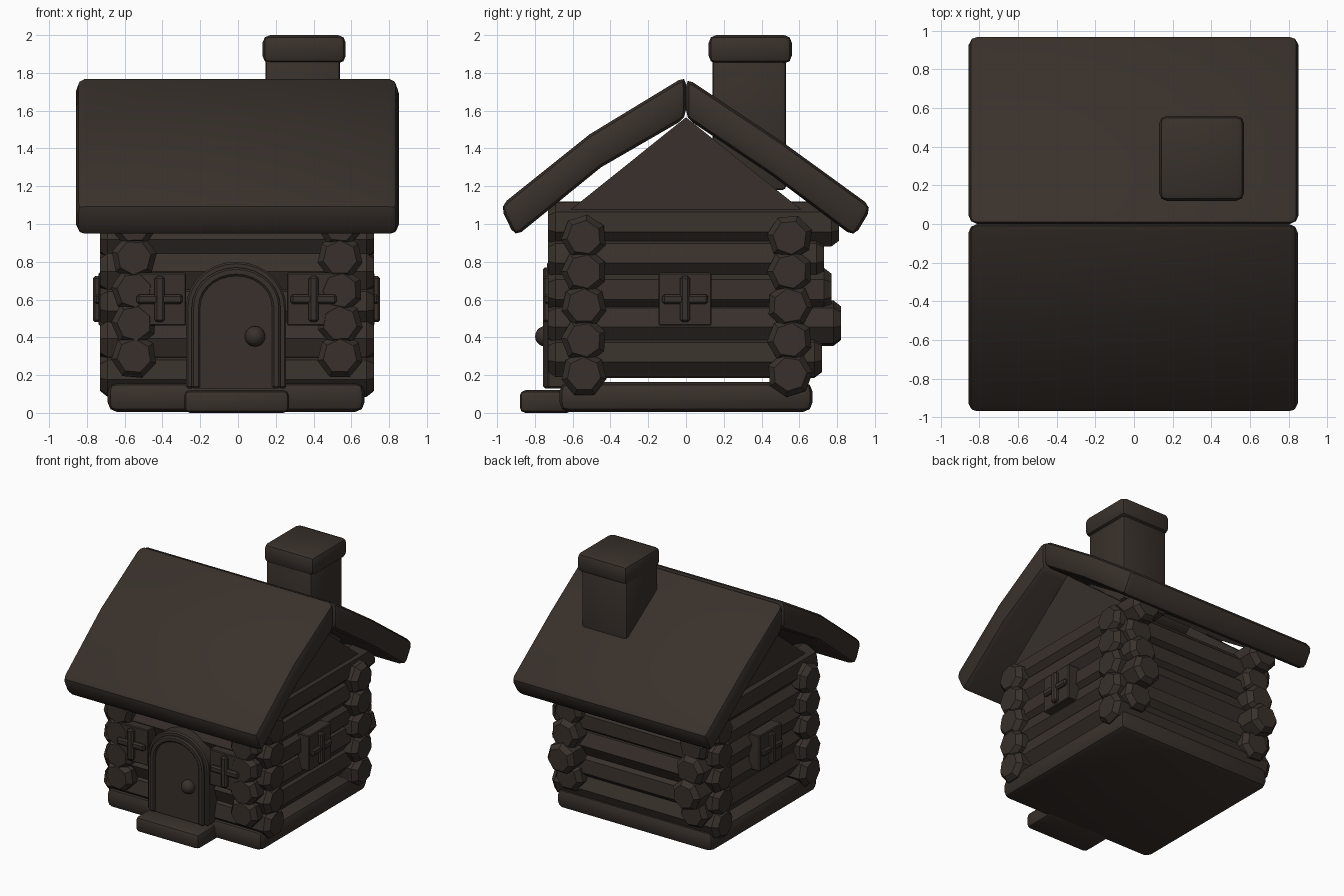
import bpy, bmesh, math, random
from mathutils import Vector

if "Cube" in bpy.data.objects:
    bpy.data.objects.remove(bpy.data.objects["Cube"])

random.seed(4)
wood = bpy.data.materials.new("dark_wood")
wood.diffuse_color = (0.04, 0.03, 0.024, 1)
wood.use_nodes = True
wood.node_tree.nodes["Principled BSDF"].inputs["Base Color"].default_value = wood.diffuse_color


def finish(name, bm, bevel=0, segments=2, smooth=True):
    bmesh.ops.recalc_face_normals(bm, faces=bm.faces)
    if bevel:
        edges = [e for e in bm.edges if e.calc_face_angle(0) > math.radians(25)]
        bmesh.ops.bevel(bm, geom=edges, offset=bevel, segments=segments,
                        profile=0.5, affect='EDGES', clamp_overlap=True)
    me = bpy.data.meshes.new(name)
    bm.to_mesh(me)
    bm.free()
    me.materials.append(wood)
    ob = bpy.data.objects.new(name, me)
    bpy.context.collection.objects.link(ob)
    if smooth:
        bpy.ops.object.select_all(action='DESELECT')
        ob.select_set(True)
        bpy.context.view_layer.objects.active = ob
        bpy.ops.object.shade_smooth_by_angle(angle=math.radians(35))
    return ob


def box(name, lo, hi, bevel=0.0, segments=2):
    bm = bmesh.new()
    bmesh.ops.create_cube(bm, size=1)
    for v in bm.verts:
        v.co = [l + (c + 0.5) * (h - l) for c, l, h in zip(v.co, lo, hi)]
    return finish(name, bm, bevel, segments)


def place(axis, u, z, d):
    # axis is the extrusion direction, u the other horizontal coordinate
    return Vector((d, u, z)) if axis == 'x' else Vector((u, d, z))


def prism(name, pts, axis, d0, d1, bevel=0.0):
    bm = bmesh.new()
    a = [bm.verts.new(place(axis, u, z, d0)) for u, z in pts]
    b = [bm.verts.new(place(axis, u, z, d1)) for u, z in pts]
    bm.faces.new(a)
    bm.faces.new(b)
    n = len(pts)
    for i in range(n):
        j = (i + 1) % n
        bm.faces.new((a[i], a[j], b[j], b[i]))
    return finish(name, bm, bevel)


def ring(name, outer, inner, d0, d1, bevel):
    # open arch swept with a rectangular section
    bm = bmesh.new()
    rows = []
    for (ou, oz), (iu, iz) in zip(outer, inner):
        rows.append([bm.verts.new(p) for p in
                     ((ou, d0, oz), (iu, d0, iz), (iu, d1, iz), (ou, d1, oz))])
    for r, s in zip(rows, rows[1:]):
        for k in range(4):
            bm.faces.new((r[k], r[(k + 1) % 4], s[(k + 1) % 4], s[k]))
    bm.faces.new(rows[0])
    bm.faces.new(rows[-1])
    return finish(name, bm, bevel, 1)


def log(name, axis, u, z, d0, d1, r=0.122, sides=7):
    # seven-sided log with chamfered ends
    bm = bmesh.new()
    turn = random.uniform(0, math.tau)
    rings = []
    for d, rad in ((d0, r * .74), (d0 + .04, r), (d1 - .04, r), (d1, r * .74)):
        rings.append([bm.verts.new(place(axis, u + rad * math.cos(turn + math.tau * i / sides),
                                         z + rad * math.sin(turn + math.tau * i / sides), d))
                      for i in range(sides)])
    for a, b in zip(rings, rings[1:]):
        for i in range(sides):
            j = (i + 1) % sides
            bm.faces.new((a[i], a[j], b[j], b[i]))
    bm.faces.new(rings[0])
    bm.faces.new(rings[-1])
    return finish(name, bm, smooth=False)


def arch(w, top, bottom=0.13, spring=0.56, cx=-0.01, n=14):
    pts = [(cx + w, bottom)]
    pts += [(cx + w * math.cos(math.pi * i / n), spring + (top - spring) * math.sin(math.pi * i / n))
            for i in range(n + 1)]
    return pts + [(cx - w, bottom)]


# foundation and doorstep
box("foundation", (-0.69, -0.67, 0.005), (0.67, 0.67, 0.163), 0.05)
box("doorstep", (-0.285, -0.88, 0), (0.27, -0.6, 0.12), 0.03)

# log walls: side logs run front to back, front and back logs interlock with them
back_ends = (0.72, 0.82, 0.77, 0.73, 0.81)
for i, end in enumerate(back_ends):
    for side, x in (("left", -0.55), ("right", 0.54)):
        log(f"{side}_log_{i + 1}", 'y', x, 0.30 + 0.174 * i, -0.73, end)
    for side, y in (("front", -0.54), ("back", 0.55)):
        log(f"{side}_log_{i + 1}", 'x', y, 0.205 + 0.181 * i, -0.73, 0.72)

# gable boards
for side, s in (("left", -1), ("right", 1)):
    prism(f"{side}_gable", [(-0.68, 1.02), (0.68, 1.02), (0, 1.565)], 'x', s * 0.52, s * 0.62)

# roof slabs, slightly bowed
prism("front_roof", [(0, 1.785), (-0.51, 1.475), (-0.985, 1.095), (-0.905, 0.93),
                     (-0.45, 1.30), (0, 1.56)], 'x', -0.857, 0.848, 0.045)
prism("back_roof", [(0, 1.775), (0.51, 1.435), (0.985, 1.09), (0.89, 0.93),
                    (0.45, 1.26), (0, 1.56)], 'x', -0.857, 0.852, 0.045)

# chimney
box("chimney", (0.145, 0.14, 1.18), (0.54, 0.53, 1.88), 0.02)
box("chimney_cap", (0.13, 0.12, 1.85), (0.57, 0.56, 2.0), 0.04)

# arched door with stepped frame
ring("door_outer_frame", arch(0.265, 0.80), arch(0.225, 0.76), -0.735, -0.6, 0.01)
ring("door_inner_frame", arch(0.235, 0.77), arch(0.19, 0.725), -0.757, -0.6, 0.01)
prism("door", arch(0.2, 0.735), 'y', -0.74, -0.6)
bm = bmesh.new()
bmesh.ops.create_uvsphere(bm, u_segments=16, v_segments=10, radius=0.054)
bmesh.ops.translate(bm, verts=bm.verts, vec=(0.09, -0.745, 0.405))
finish("door_knob", bm)


# windows: pane with raised cross bars
def window(name, axis, u, face, s):
    def part(suffix, hu, hz, depth, bevel):
        a, b = sorted((s * (face - 0.1), s * (face + depth)))
        lo, hi = place(axis, u - hu, 0.602 - hz, a), place(axis, u + hu, 0.602 + hz, b)
        box(f"{name}_{suffix}", lo, hi, bevel, 1)
    part("pane", 0.14, 0.14, 0, 0.006)
    part("crossbar", 0.122, 0.026, 0.024, 0.012)
    part("upright", 0.026, 0.122, 0.03, 0.012)


window("front_left_window", 'y', -0.415, 0.728, -1)
window("front_right_window", 'y', 0.40, 0.728, -1)
window("right_window", 'x', -0.005, 0.722, 1)
window("left_window", 'x', -0.005, 0.738, -1)
